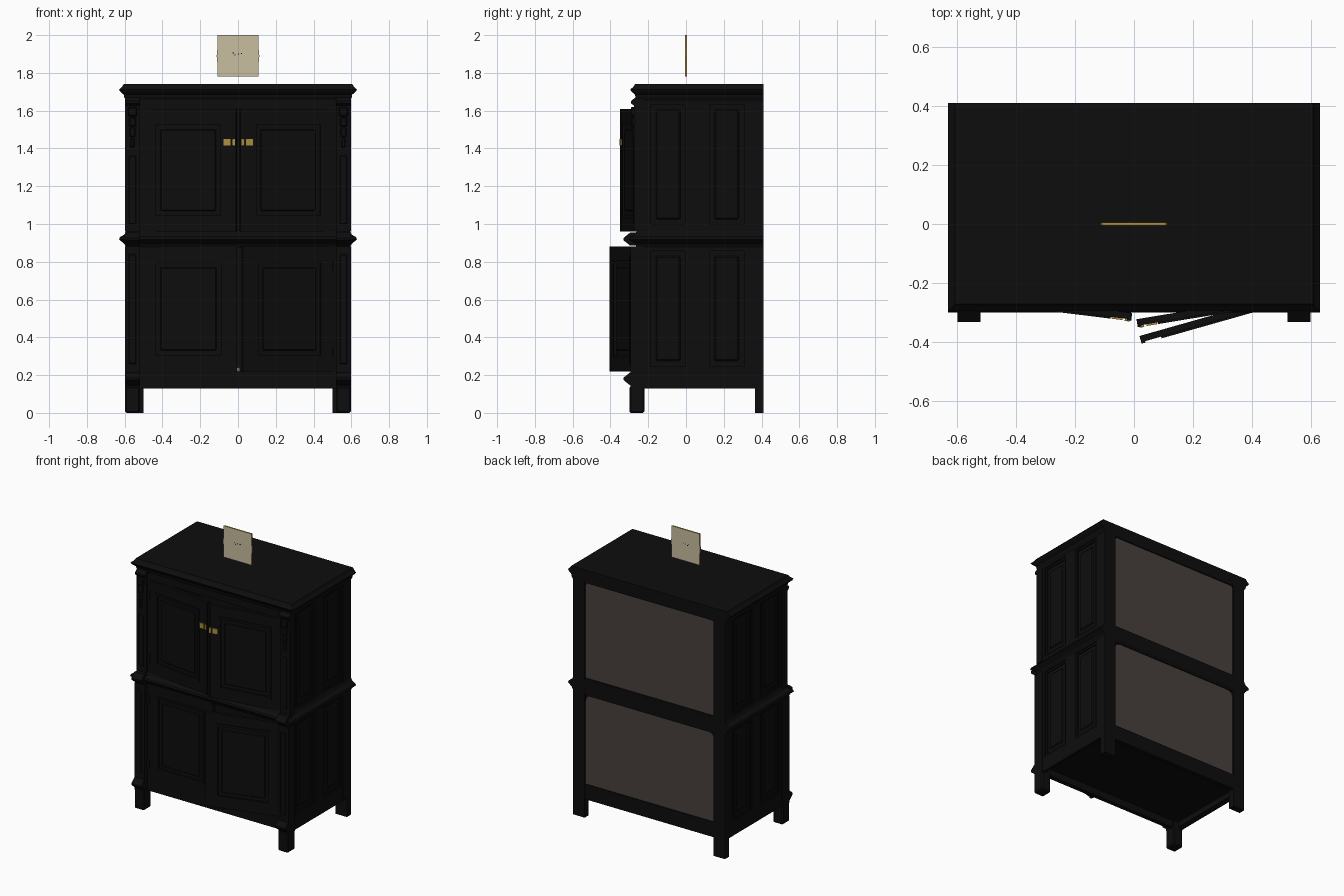
import bpy, bmesh, math
from mathutils import Matrix

old = bpy.data.objects.get("Cube")
if old:
    bpy.data.objects.remove(old)


def material(name, r, g, b):
    m = bpy.data.materials.new(name)
    m.use_nodes = True
    m.diffuse_color = (r, g, b, 1)
    bsdf = m.node_tree.nodes["Principled BSDF"]
    bsdf.inputs["Base Color"].default_value = (r, g, b, 1)
    bsdf.inputs["Roughness"].default_value = 0.7
    return m


BLACK = material("black wood", 0.004, 0.004, 0.004)
BROWN = material("brown back board", 0.065, 0.052, 0.047)
GOLD = material("brass", 0.42, 0.27, 0.05)
CREAM = material("cream card", 0.58, 0.51, 0.35)
GREY = material("grey iron", 0.15, 0.15, 0.15)


def finish(name, bm, mat, matrix=None):
    bmesh.ops.recalc_face_normals(bm, faces=bm.faces)
    mesh = bpy.data.meshes.new(name)
    bm.to_mesh(mesh)
    bm.free()
    ob = bpy.data.objects.new(name, mesh)
    mesh.materials.append(mat)
    if matrix:
        ob.matrix_world = matrix
    bpy.context.collection.objects.link(ob)
    return ob


def box(name, xs, ys, zs, mat=BLACK, bevel=0, matrix=None):
    bm = bmesh.new()
    bmesh.ops.create_cube(bm, size=1)
    for v in bm.verts:
        for i, (lo, hi) in enumerate((xs, ys, zs)):
            v.co[i] = lo if v.co[i] < 0 else hi
    ob = finish(name, bm, mat, matrix)
    if bevel:
        mod = ob.modifiers.new("bevel", "BEVEL")
        mod.width = bevel
        mod.segments = 1
    return ob


def moulding(name, xs, ys, levels):
    """Stack of rectangles, stepped out on the front and sides, flat at the back."""
    bm = bmesh.new()
    rings = []
    for z, out in levels:
        x0, x1, y0, y1 = xs[0] - out, xs[1] + out, ys[0] - out, ys[1]
        rings.append([bm.verts.new((x, y, z)) for x, y in
                      ((x0, y0), (x1, y0), (x1, y1), (x0, y1))])
    for a, b in zip(rings, rings[1:]):
        for i in range(4):
            j = (i + 1) % 4
            bm.faces.new((a[i], a[j], b[j], b[i]))
    bm.faces.new(rings[0])
    bm.faces.new(rings[-1])
    return finish(name, bm, BLACK)


def frame(name, us, zs, w, place):
    """Four thin strips round a rectangle; place() turns (u, z) ranges into a box."""
    (u0, u1), (z0, z1) = us, zs
    for i, (u, z) in enumerate((((u0, u0 + w), zs), ((u1 - w, u1), zs),
                                ((u0 + w, u1 - w), (z0, z0 + w)),
                                ((u0 + w, u1 - w), (z1 - w, z1)))):
        place(f"{name}_{i}", u, z)


W, FRONT, BACK = 0.59, -0.26, 0.41
STOREYS = {"lower": (0.22, 0.88), "upper": (0.96, 1.61)}

# Carcass boards
box("floor_board", (-W + .02, W - .02), (FRONT + .02, BACK - .02), (0.18, 0.21))
box("middle_shelf", (-W + .02, W - .02), (FRONT + .02, BACK - .02), (0.90, 0.94))
box("front_apron", (-0.53, 0.53), (FRONT, FRONT + .03), (0.13, 0.22))
box("front_middle_rail", (-0.53, 0.53), (FRONT, FRONT + .03), (0.88, 0.96))
box("front_frieze", (-0.53, 0.53), (FRONT, FRONT + .03), (1.61, 1.70))

# Cornice and waist moulding
moulding("cornice", (-W, W), (-0.255, BACK),
         ((1.65, 0), (1.67, .012), (1.685, .015), (1.70, .033),
          (1.712, .04), (1.725, .025), (1.74, .015)))
moulding("waist_moulding", (-W, W), (-0.26, BACK),
         ((0.875, 0), (0.895, .012), (0.918, .04), (0.93, .035), (0.945, .01), (0.965, 0)))

# Sides: panelled frames, corner posts, feet
for s, side in ((-1, "right"), (1, "left")):
    def across(a, b):
        return tuple(sorted((s * a, s * b)))

    box(f"{side}_side_board", across(W - .03, W - .015), (FRONT, BACK - .01), (0.14, 1.70))
    for n, (y0, y1) in (("front", (-0.26, -0.20)), ("middle", (0.01, 0.11)), ("back", (0.32, BACK))):
        box(f"{side}_{n}_stile", across(W - .02, W), (y0, y1), (0.13, 1.70))
    for n, z in (("bottom", (0.13, 0.235)), ("waist", (0.87, 0.985)), ("top", (1.645, 1.70))):
        box(f"{side}_{n}_rail", across(W - .02, W - .0005), (-0.22, 0.34), z)
    for storey, (z0, z1) in (("lower", (0.235, 0.87)), ("upper", (0.985, 1.645))):
        for n, (y0, y1) in (("front", (-0.20, 0.01)), ("back", (0.11, 0.32))):
            box(f"{side}_{storey}_{n}_field", across(W - .02, W - .005),
                (y0 + .04, y1 - .04), (z0 + .04, z1 - .04), bevel=.008)
            frame(f"{side}_{storey}_{n}_bead", (y0, y1), (z0, z1), .014,
                  lambda nm, u, z: box(nm, across(W - .02, W - .007), u, z))

    post = across(0.52, 0.597)
    box(f"{side}_upper_pilaster", post, (-0.275, -0.22), (0.96, 1.66))
    box(f"{side}_lower_pilaster", post, (-0.295, -0.22), (0.13, 0.88))
    box(f"{side}_front_foot", post, (-0.30, -0.22), (0, 0.14), bevel=.008)
    box(f"{side}_back_foot", across(0.50, W), (0.365, BACK), (0, 0.14))
    # Projecting blocks on the pilasters
    for n, zc, y in (("base", 0.18, -0.295), ("waist", 0.92, -0.295), ("capital", 1.645, -0.255)):
        out = .036
        bm_levels = ((zc - .035, 0), (zc - .006, out), (zc + .006, out), (zc + .035, 0))
        block = moulding(f"{side}_{n}_block", post, (y, -0.22), bm_levels)
        for v in block.data.vertices:
            v.co.x = max(post[0], min(post[1], v.co.x))
    # Carved bracket under the cornice
    for k in range(4):
        box(f"{side}_bracket_{k}", across(0.535 + .004 * k, 0.582 - .004 * k),
            (-0.292 + .003 * k, -0.27), (1.57 - .055 * k, 1.62 - .055 * k), bevel=.006)
    for storey, zs in (("lower", (0.26, 0.84)), ("upper", (1.0, 1.36))):
        face = -0.295 if storey == "lower" else -0.275
        box(f"{side}_{storey}_pilaster_strip", across(0.54, 0.577),
            (face - .006, face), zs, bevel=.004)

# Back: posts, rails and brown boards with rounded upper corners
for s, side in ((-1, "right"), (1, "left")):
    box(f"{side}_back_post", tuple(sorted((s * 0.50, s * (W - .001)))),
        (0.38, BACK), (0.13, 1.70))
for n, z in (("bottom", (0.13, 0.235)), ("waist", (0.86, 0.98)), ("top", (1.67, 1.72))):
    box(f"back_{n}_rail", (-0.51, 0.51), (0.38, BACK - .001), z)
for storey, (z0, z1) in (("lower", (0.235, 0.86)), ("upper", (0.98, 1.67))):
    box(f"{storey}_back_lining", (-0.51, 0.51), (0.375, 0.395), (z0 - .01, z1 + .01))
    bm = bmesh.new()
    r = 0.05
    pts = [(-0.5, z0), (0.5, z0)]
    for cx, a0 in ((0.5 - r, 0), (-0.5 + r, 90)):
        for k in range(5):
            a = math.radians(a0 + 22.5 * k)
            pts.append((cx + r * math.cos(a), z1 - r + r * math.sin(a)))
    face = bm.faces.new([bm.verts.new((x, 0.401, z)) for x, z in pts])
    ext = bmesh.ops.extrude_face_region(bm, geom=[face])
    for v in ext["geom"]:
        if isinstance(v, bmesh.types.BMVert):
            v.co.y = 0.393
    finish(f"{storey}_back_board", bm, BROWN)


# Doors, hung on the pilasters and standing ajar
def door(name, s, storey, angle):
    z0, z1 = STOREYS[storey]
    hinge = (Matrix.Translation((s * 0.52, FRONT, 0))
             @ Matrix.Rotation(s * math.radians(angle), 4, "Z"))
    width = 0.515

    def part(n, u, y, z, mat=BLACK, bevel=0):
        # u is measured from the hinge towards the free edge
        xs = tuple(sorted((-s * u[0], -s * u[1])))
        return box(f"{name}_{n}", xs, y, z, mat, bevel, hinge)

    part("board", (0, width), (0.008, 0.018), (z0, z1))
    frame(f"{name}_frame", (0, width), (z0, z1), 0.075,
          lambda n, u, z: part(n[len(name) + 1:], u, (0, 0.022), z))
    frame(f"{name}_bead", (0.07, width - 0.07), (z0 + .07, z1 - .07), 0.016,
          lambda n, u, z: part(n[len(name) + 1:], u, (-0.006, 0.01), z))
    part("field", (0.11, width - 0.11), (0.001, 0.01), (z0 + .11, z1 - .11), bevel=.006)
    part("meeting_bead", (width - 0.014, width), (-0.005, 0.01), (z0, z1))
    for k, z in enumerate((z0 + .1, z1 - .1)):
        part(f"hinge_{k}", (0, 0.02), (-0.006, 0.01), (z - .025, z + .025))
    if storey == "upper":
        part("handle_plate", (width - .067, width - .03), (-0.006, 0), (1.415, 1.45), GOLD)
        part("handle_edge", (width - .022, width - .006), (-0.008, 0), (1.415, 1.45), GOLD)
    elif s < 0:
        part("bolt", (width, width + .015), (-0.004, 0.006), (0.22, 0.24), GREY)


door("upper_left_door", 1, "upper", 9.4)
door("upper_right_door", -1, "upper", 7)
door("lower_left_door", 1, "lower", 15.8)
door("lower_right_door", -1, "lower", 0.5)

# Small upright card above the top: cream faces, brass rim, dark dots
bm = bmesh.new()
half = [(0.108, 1.78), (0.108, 1.84), (0.113, 1.89), (0.108, 1.94), (0.108, 2.0)]
outline = half + [(-x, z) for x, z in reversed(half)]
face = bm.faces.new([bm.verts.new((x, -0.005, z)) for x, z in outline])
ext = bmesh.ops.extrude_face_region(bm, geom=[face])
for v in ext["geom"]:
    if isinstance(v, bmesh.types.BMVert):
        v.co.y = 0.005
card = finish("card", bm, CREAM)
card.data.materials.append(GOLD)
for p in card.data.polygons:
    p.material_index = 0 if abs(p.normal.y) > 0.5 else 1
for k, (x, z) in enumerate(((-0.025, 1.905), (-0.015, 1.895), (0.002, 1.90), (0.018, 1.903))):
    box(f"card_dot_{k}", (x - .003, x + .003), (-0.0056, 0.0056), (z - .003, z + .003), BLACK)
